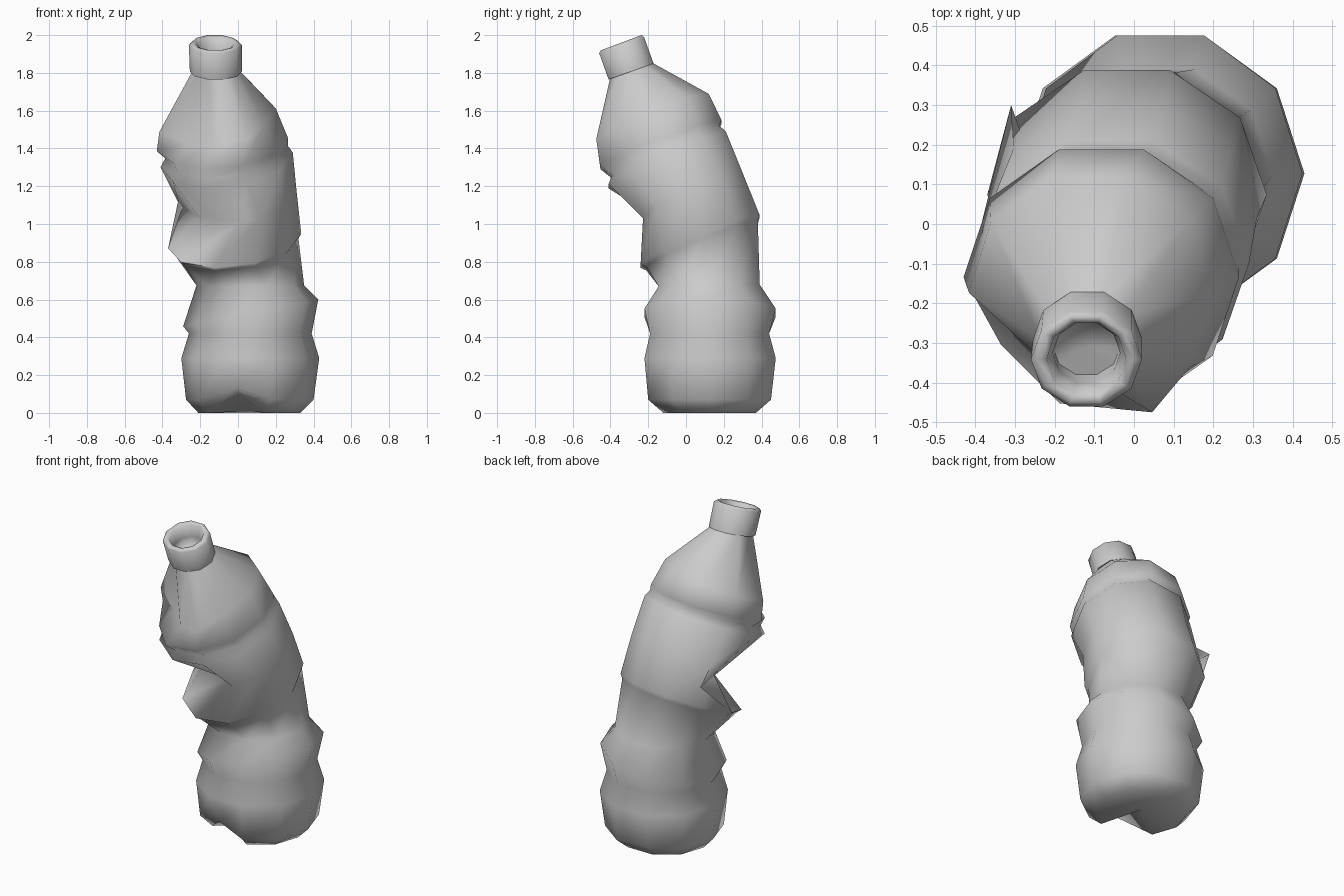
import bpy, bmesh, math
from mathutils import Vector

if "Cube" in bpy.data.objects:
    bpy.data.objects.remove(bpy.data.objects["Cube"])

SIDES = 10


def ring(xmin, xmax, yf, zf, yb, zb, slope=0.0, dent=None):
    """Tilted ten-sided ring; dent = smallest x + y allowed (front-left crush)."""
    cx, cy, cz = (xmin + xmax) / 2, (yf + yb) / 2, (zf + zb) / 2
    rx, ry = (xmax - xmin) / 2, (yb - yf) / 2 / math.sin(math.radians(72))
    tilt = (zb - zf) / (yb - yf)
    pts = []
    for k in range(SIDES):
        a = 2 * math.pi * k / SIDES
        dx, dy = rx * math.cos(a), ry * math.sin(a)
        p = Vector((cx + dx, cy + dy, cz + dx * slope + dy * tilt))
        if dent is not None and p.x + p.y < dent:
            push = (dent - p.x - p.y) / 2
            p.x += push
            p.y += push
        pts.append(p)
    return pts


def loft(name, rings, close_start=False, close_end=False, angle=88):
    bm = bmesh.new()
    loops = [[bm.verts.new(p) for p in r] for r in rings]
    for a, b in zip(loops, loops[1:]):
        for k in range(SIDES):
            n = (k + 1) % SIDES
            bm.faces.new((a[k], a[n], b[n], b[k]))
    for use, loop, flip in ((close_start, loops[0], True), (close_end, loops[-1], False)):
        if use:
            c = bm.verts.new(sum((v.co for v in loop), Vector()) / SIDES)
            for k in range(SIDES):
                tri = [loop[k], loop[(k + 1) % SIDES], c]
                bm.faces.new(tri[::-1] if flip else tri)
    mesh = bpy.data.meshes.new(name)
    bm.to_mesh(mesh)
    bm.free()
    ob = bpy.data.objects.new(name, mesh)
    bpy.context.collection.objects.link(ob)
    bpy.ops.object.select_all(action='DESELECT')
    ob.select_set(True)
    bpy.context.view_layer.objects.active = ob
    bpy.ops.object.shade_smooth_by_angle(angle=math.radians(angle))
    return ob


# Crushed bottle body: base, ribs, sleeve with deep dent, groove, shoulder
body = [
    ring(-0.21, 0.33, -0.12, 0.0, 0.37, 0.0),
    ring(-0.275, 0.40, -0.20, 0.07, 0.45, 0.07),
    ring(-0.30, 0.43, -0.22, 0.29, 0.475, 0.29),
    ring(-0.26, 0.39, -0.19, 0.42, 0.44, 0.42),
    ring(-0.29, 0.425, -0.22, 0.53, 0.475, 0.53, 0.2),
    ring(-0.22, 0.35, -0.145, 0.67, 0.39, 0.68),
    ring(-0.345, 0.32, -0.21, 0.765, 0.38, 1.01, 0.11),
    ring(-0.37, 0.335, -0.24, 0.78, 0.388, 1.04, 0.11),
    ring(-0.37, 0.31, -0.27, 1.02, 0.30, 1.26, 0.10, -0.11),
    ring(-0.41, 0.29, -0.41, 1.20, 0.21, 1.48, 0.11),
    ring(-0.385, 0.265, -0.39, 1.25, 0.175, 1.51, 0.10),
    ring(-0.43, 0.265, -0.455, 1.30, 0.188, 1.54, 0.10, -0.64),
    ring(-0.42, 0.20, -0.475, 1.43, 0.12, 1.67, 0.20, -0.52),
    ring(-0.235, 0.0, -0.40, 1.78, -0.19, 1.86),
]
# Pushed-in notch at the front of the base
body[0][7] += Vector((0.03, 0.10, 0.09))
body[1][7] += Vector((0.03, 0.02, 0.06))
# Sleeve corner crumpled through the left side, beside the dent
body[8][5] = Vector((-0.31, 0.30, 1.10))
body[8][6] += Vector((-0.08, -0.01, 0.0))
# Creased corners on either side of the shoulder dent
body[12][5] += Vector((-0.035, -0.035, 0.0))
body[12][8] += Vector((0.06, 0.0, 0.0))
loft("bottle_body", body, close_start=True)

# Open cap with inner wall and recessed floor
loft("bottle_cap", [
    ring(-0.235, 0.0, -0.39, 1.775, -0.195, 1.85),
    ring(-0.255, 0.02, -0.41, 1.765, -0.172, 1.85),
    ring(-0.26, 0.02, -0.46, 1.905, -0.222, 1.99),
    ring(-0.245, 0.0, -0.45, 1.92, -0.235, 2.0),
    ring(-0.22, -0.02, -0.43, 1.92, -0.25, 1.985),
    ring(-0.205, -0.035, -0.40, 1.85, -0.25, 1.91),
    ring(-0.205, -0.035, -0.38, 1.80, -0.24, 1.86),
], close_end=True)
